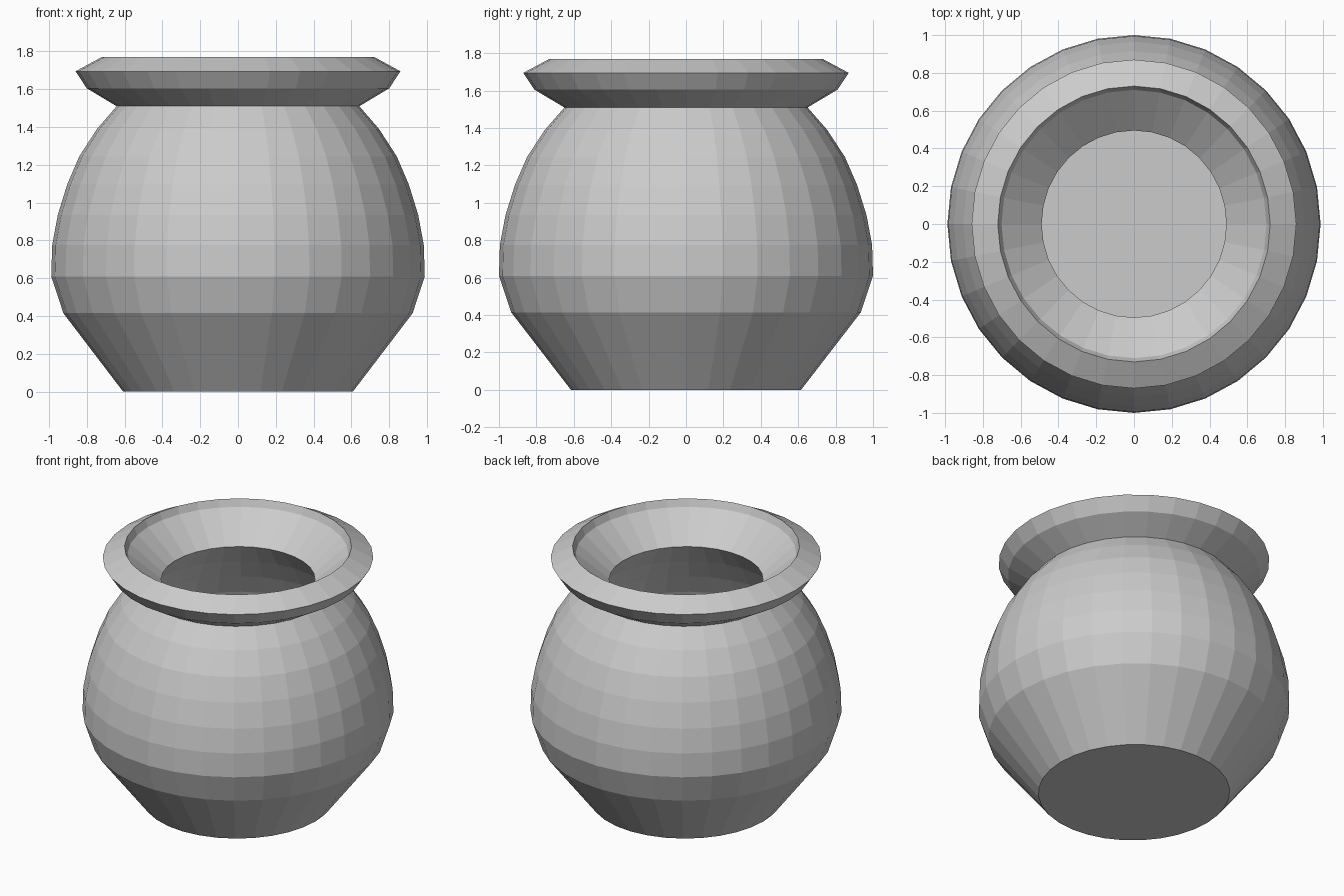
import bpy, bmesh, math
from mathutils import Vector

cube = bpy.data.objects.get("Cube")
if cube:
    bpy.data.objects.remove(cube, do_unlink=True)

SIDES = 32

# Clay material
clay = bpy.data.materials.new("grey_clay")
clay.use_nodes = True
colour = (0.6, 0.6, 0.6, 1)
clay.diffuse_color = colour
clay.node_tree.nodes["Principled BSDF"].inputs["Base Color"].default_value = colour

# Half sections as (radius, height), from the base up and over the lip
belly = [(0, 0), (0.615, 0), (0.935, 0.415), (1.0, 0.61), (0.995, 0.775),
         (0.965, 0.935), (0.915, 1.095), (0.85, 1.245), (0.755, 1.39), (0.65, 1.51)]
rim = [(0.81, 1.605), (0.87, 1.695), (0.73, 1.77)]
funnel = [(0.71, 1.72), (0.495, 1.54)]
hollow = [(0.62, 1.38), (0.71, 1.23), (0.78, 1.09), (0.83, 0.93), (0.855, 0.775),
          (0.86, 0.63), (0.80, 0.47), (0.53, 0.13), (0, 0.13)]


def lathe(name, section):
    """Spin a half section around z into a faceted solid."""
    bm = bmesh.new()
    verts = [bm.verts.new((0, -r, z)) for r, z in section]
    edges = [bm.edges.new(pair) for pair in zip(verts, verts[1:])]
    bmesh.ops.spin(bm, geom=verts + edges, cent=(0, 0, 0), axis=(0, 0, 1),
                   angle=math.tau, steps=SIDES, use_duplicate=False)
    bmesh.ops.remove_doubles(bm, verts=bm.verts, dist=0.0005)
    bmesh.ops.recalc_face_normals(bm, faces=bm.faces)
    # The pot is very slightly narrower from side to side
    bmesh.ops.scale(bm, vec=Vector((0.988, 1, 1)), verts=bm.verts)
    mesh = bpy.data.meshes.new(name)
    bm.to_mesh(mesh)
    bm.free()
    mesh.materials.append(clay)
    obj = bpy.data.objects.new(name, mesh)
    bpy.context.collection.objects.link(obj)
    return obj


# Hollow pot with flared rim
lathe("pot", belly + rim + funnel + hollow)
